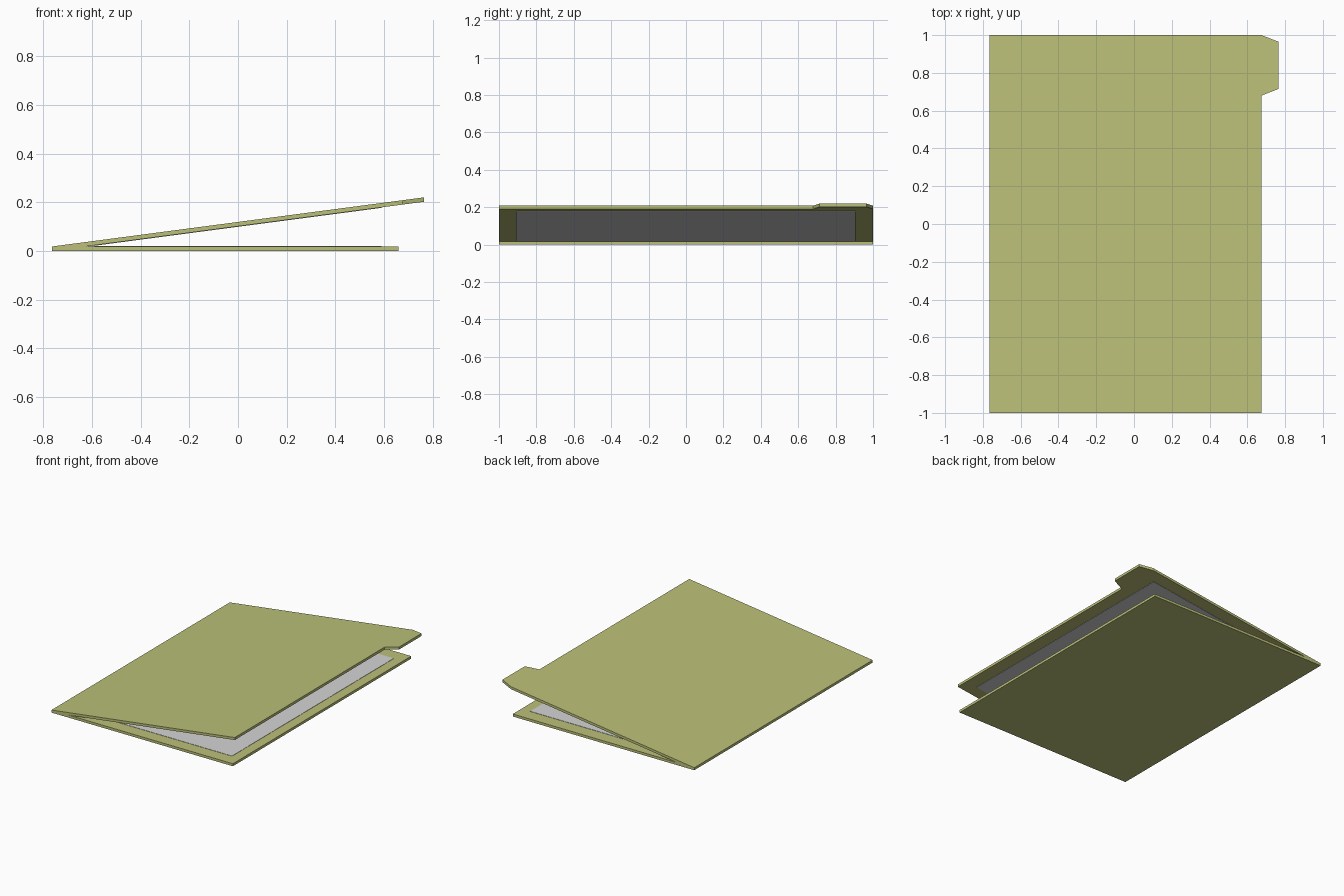
import bpy
import bmesh
from mathutils import Vector

cube = bpy.data.objects.get("Cube")
if cube:
    bpy.data.objects.remove(cube, do_unlink=True)


def make_material(name, rgb):
    mat = bpy.data.materials.new(name)
    mat.use_nodes = True
    mat.diffuse_color = (*rgb, 1)
    mat.node_tree.nodes["Principled BSDF"].inputs["Base Color"].default_value = (*rgb, 1)
    return mat


olive = make_material("olive card", (0.50, 0.53, 0.19))
grey = make_material("pale grey lining", (0.66, 0.66, 0.67))


def prism(name, points, offset, mat):
    """Extrude a flat polygon along an offset vector."""
    bm = bmesh.new()
    face = bm.faces.new([bm.verts.new(p) for p in points])
    ext = bmesh.ops.extrude_face_region(bm, geom=[face])
    moved = [v for v in ext["geom"] if isinstance(v, bmesh.types.BMVert)]
    bmesh.ops.translate(bm, verts=moved, vec=Vector(offset))
    bmesh.ops.recalc_face_normals(bm, faces=bm.faces)
    mesh = bpy.data.meshes.new(name)
    bm.to_mesh(mesh)
    bm.free()
    mesh.materials.append(mat)
    obj = bpy.data.objects.new(name, mesh)
    bpy.context.collection.objects.link(obj)
    return obj


THICK = 0.018
SPINE = -0.765
SLOPE = 0.132
EDGE = 0.675
CREASE = SPINE + THICK / SLOPE


def under(x):
    """Height of the raised cover's underside."""
    return THICK + SLOPE * (x - CREASE)


# Folded card: flat back, spine and raised front cover
profile = [(SPINE, 0), (0.66, 0), (0.66, THICK), (CREASE, THICK),
           (EDGE, under(EDGE)), (EDGE, under(EDGE) + THICK), (SPINE, THICK)]
prism("folder_card", [(x, -1, z) for x, z in profile], (0, 2, 0), olive)

# Index tab on the cover's free edge
tab = [(EDGE, 0.68), (0.765, 0.715), (0.765, 0.965), (EDGE, 1)]
prism("index_tab", [(x, y, under(x)) for x, y in tab], (0, 0, THICK), olive)

# Lining sheets on the two inner faces
GAP = 0.002
corners = [(CREASE + 0.015, -0.91), (0.59, -0.91), (0.59, 0.905), (CREASE + 0.015, 0.905)]
prism("back_lining", [(x, y, THICK) for x, y in corners], (0, 0, GAP), grey)
prism("cover_lining", [(x, y, under(x)) for x, y in corners], (0, 0, -GAP), grey)
